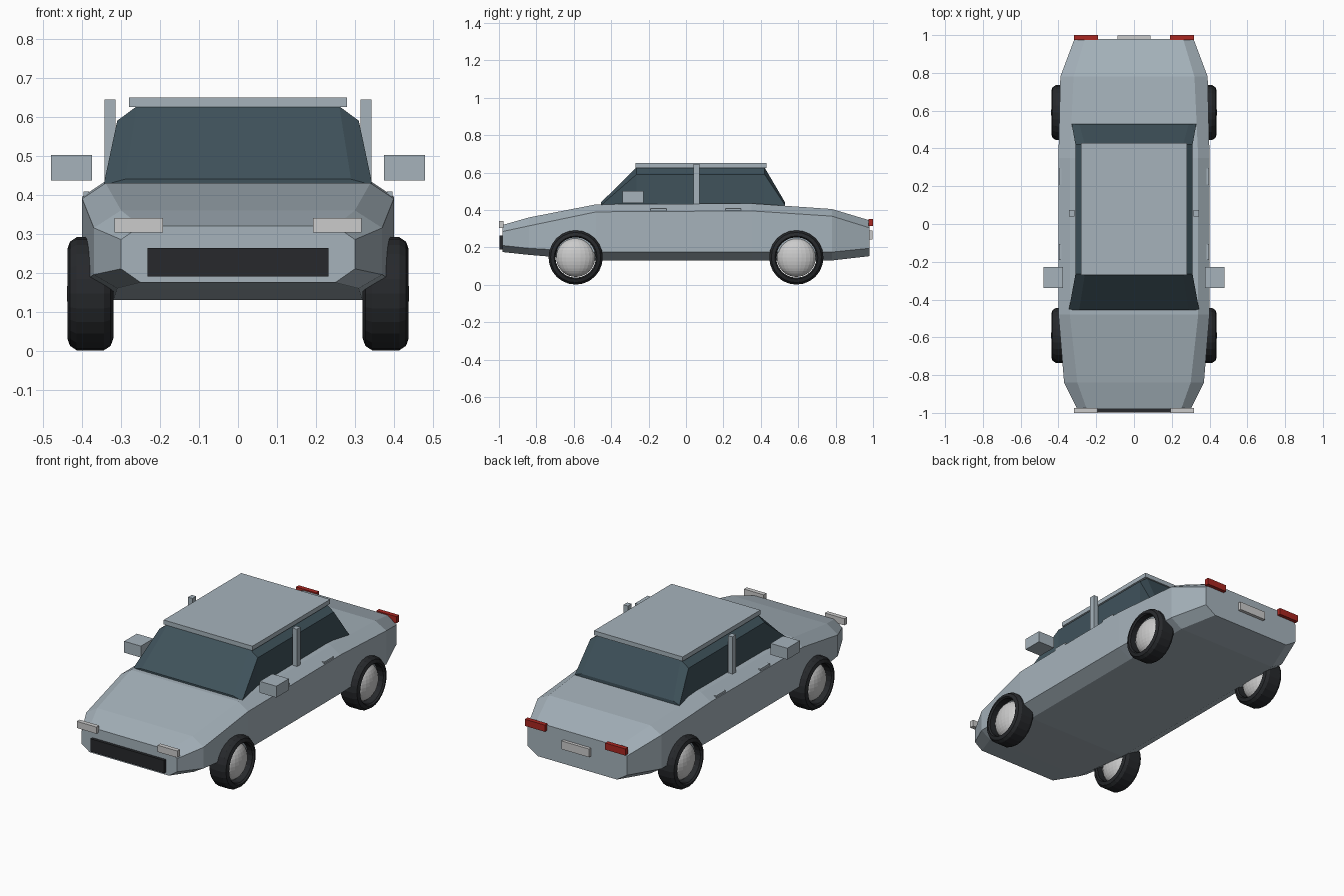
import bpy, bmesh, math

if "Cube" in bpy.data.objects:
    bpy.data.objects.remove(bpy.data.objects["Cube"])


def material(name, rgb):
    m = bpy.data.materials.new(name)
    m.diffuse_color = (*rgb, 1)
    m.use_nodes = True
    m.node_tree.nodes["Principled BSDF"].inputs["Base Color"].default_value = m.diffuse_color
    return m


PAINT = material("paint", (0.38, 0.45, 0.50))
GLASS = material("glass", (0.05, 0.085, 0.105))
RUBBER = material("rubber", (0.02, 0.022, 0.025))
RED = material("red_lens", (0.4, 0.02, 0.015))
LIGHT = material("light_grey", (0.75, 0.75, 0.78))


def finish(name, bm, mat):
    bmesh.ops.recalc_face_normals(bm, faces=bm.faces)
    mesh = bpy.data.meshes.new(name)
    bm.to_mesh(mesh)
    bm.free()
    mesh.materials.append(mat)
    obj = bpy.data.objects.new(name, mesh)
    bpy.context.collection.objects.link(obj)
    return obj


def skin(bm, rings, closed=False):
    n, m = len(rings), len(rings[0])
    for i in range(n if closed else n - 1):
        a, b = rings[i], rings[(i + 1) % n]
        for j in range(m):
            k = (j + 1) % m
            bm.faces.new((a[j], a[k], b[k], b[j]))


def loft(name, sections, mat):
    """Eight-sided sections: y, widths (bottom, side, top), z (bottom, low, shoulder, top)."""
    bm = bmesh.new()
    rings = []
    for y, wb, ws, wt, zb, zl, zs, zt in sections:
        half = [(wb, zb), (ws, zl), (ws, zs), (wt, zt)]
        pts = half + [(-x, z) for x, z in reversed(half)]
        rings.append([bm.verts.new((x, y, z)) for x, z in pts])
    skin(bm, rings)
    bm.faces.new(rings[0])
    bm.faces.new(rings[-1])
    return finish(name, bm, mat)


def box(name, x, y, z, mat):
    bm = bmesh.new()
    bmesh.ops.create_cube(bm, size=1)
    for v in bm.verts:
        for i, (lo, hi) in enumerate((x, y, z)):
            v.co[i] = lo if v.co[i] < 0 else hi
    return finish(name, bm, mat)


def pair(name, x, y, z, mat):
    box(name + "_right", x, y, z, mat)
    box(name + "_left", (-x[1], -x[0]), y, z, mat)


# Body shell
loft("body", [
    (-0.98, 0.25, 0.30, 0.25, 0.175, 0.21, 0.285, 0.32),
    (-0.84, 0.31, 0.37, 0.30, 0.16, 0.195, 0.315, 0.36),
    (-0.48, 0.32, 0.40, 0.34, 0.13, 0.175, 0.39, 0.43),
    (0.35, 0.32, 0.40, 0.34, 0.13, 0.175, 0.395, 0.435),
    (0.78, 0.32, 0.39, 0.32, 0.13, 0.175, 0.367, 0.405),
    (0.98, 0.25, 0.315, 0.26, 0.153, 0.195, 0.305, 0.345),
], PAINT)

# Glass cabin and roof panel
loft("cabin", [
    (-0.455, 0.29, 0.345, 0.29, 0.39, 0.41, 0.425, 0.44),
    (-0.265, 0.29, 0.31, 0.26, 0.39, 0.41, 0.59, 0.627),
    (0.42, 0.29, 0.31, 0.26, 0.39, 0.41, 0.59, 0.627),
    (0.53, 0.29, 0.33, 0.29, 0.39, 0.41, 0.425, 0.44),
], GLASS)
box("roof", (-0.28, 0.28), (-0.27, 0.43), (0.625, 0.65), PAINT)

# Paired fittings
pair("pillar", (0.315, 0.343), (0.04, 0.073), (0.425, 0.645), PAINT)
pair("mirror", (0.375, 0.48), (-0.34, -0.227), (0.437, 0.502), PAINT)
pair("front_handle", (0.383, 0.397), (-0.19, -0.105), (0.39, 0.408), PAINT)
pair("rear_handle", (0.383, 0.397), (0.21, 0.295), (0.39, 0.408), PAINT)
pair("headlight", (0.193, 0.317), (-1.0, -0.975), (0.303, 0.341), LIGHT)
pair("taillight", (0.19, 0.317), (0.975, 1.0), (0.315, 0.353), RED)

# Grille and rear plate
box("grille", (-0.232, 0.232), (-0.997, -0.97), (0.19, 0.263), RUBBER)
box("rear_plate", (-0.087, 0.087), (0.975, 0.998), (0.243, 0.29), LIGHT)


# Wheels: revolved tyre with a flattened ball hub
TYRE = [(-0.035, 0.145), (0.035, 0.145), (0.052, 0.134), (0.059, 0.115),
        (0.05, 0.108), (-0.05, 0.108), (-0.059, 0.115), (-0.052, 0.134)]


def wheel(name, cx, cy, cz):
    bm = bmesh.new()
    rings = []
    for i in range(24):
        a = math.tau * i / 24
        rings.append([bm.verts.new((cx + x, cy + r * math.cos(a), cz + r * math.sin(a)))
                      for x, r in TYRE])
    skin(bm, rings, closed=True)
    finish(name + "_tyre", bm, RUBBER)
    bm = bmesh.new()
    bmesh.ops.create_uvsphere(bm, u_segments=24, v_segments=16, radius=0.104)
    for v in bm.verts:
        v.co = (cx + v.co.x * 0.58, cy + v.co.y, cz + v.co.z)
    finish(name + "_hub", bm, LIGHT)


for side, sx in (("right", 1), ("left", -1)):
    for end, y in (("front", -0.59), ("rear", 0.59)):
        wheel(f"{end}_{side}_wheel", sx * 0.379, y, 0.146)
